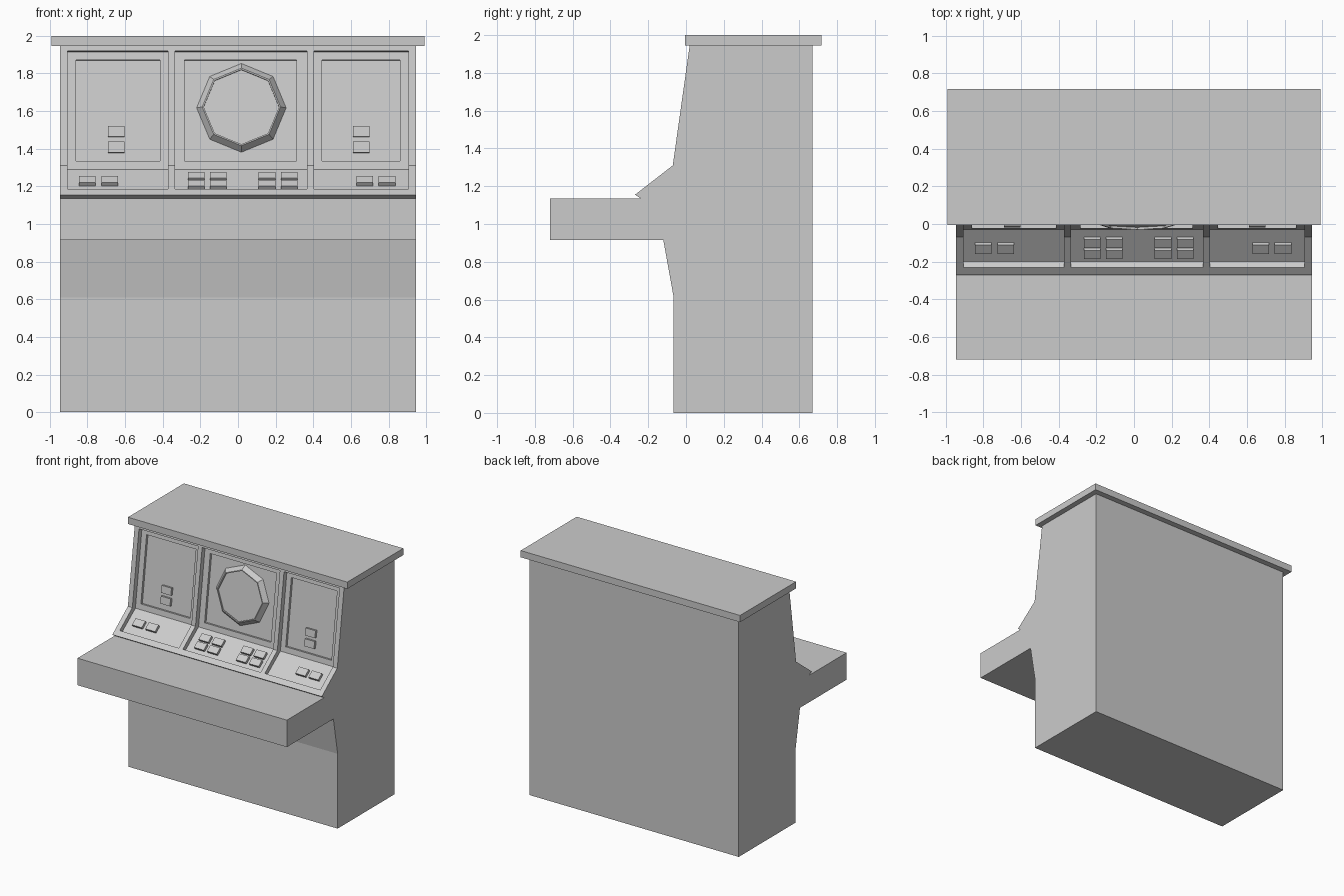
import bpy, bmesh, math
from mathutils import Vector

if "Cube" in bpy.data.objects:
    bpy.data.objects.remove(bpy.data.objects["Cube"], do_unlink=True)

GREY = (0.6, 0.6, 0.6, 1)
grey = bpy.data.materials.new("plain_grey")
grey.use_nodes = True
grey.diffuse_color = GREY
grey.node_tree.nodes["Principled BSDF"].inputs["Base Color"].default_value = GREY


def make_object(name, bm):
    bmesh.ops.recalc_face_normals(bm, faces=bm.faces)
    mesh = bpy.data.meshes.new(name)
    bm.to_mesh(mesh)
    bm.free()
    mesh.materials.append(grey)
    obj = bpy.data.objects.new(name, mesh)
    bpy.context.collection.objects.link(obj)
    return obj


def add_prism(bm, x0, x1, profile):
    """Extrude a (y, z) profile from x0 to x1."""
    face = bm.faces.new([bm.verts.new((x0, y, z)) for y, z in profile])
    result = bmesh.ops.extrude_face_region(bm, geom=[face])
    verts = [v for v in result["geom"] if isinstance(v, bmesh.types.BMVert)]
    bmesh.ops.translate(bm, verts=verts, vec=(x1 - x0, 0, 0))


def prisms(name, spans, profile):
    bm = bmesh.new()
    for x0, x1 in spans:
        add_prism(bm, x0, x1, profile)
    return make_object(name, bm)


def cut(obj, cutter):
    """Subtract a cutter and bake the result."""
    cutter.hide_render = True
    mod = obj.modifiers.new("cut", "BOOLEAN")
    mod.object = cutter
    mod.operation = "DIFFERENCE"
    mod.solver = "EXACT"
    graph = bpy.context.evaluated_depsgraph_get()
    mesh = bpy.data.meshes.new_from_object(obj.evaluated_get(graph))
    obj.modifiers.clear()
    obj.data = mesh
    bpy.data.objects.remove(cutter, do_unlink=True)


# Recess floor: desk slope from low to bend, upright from bend to high
low, bend, high = Vector((-0.20, 1.163)), Vector((-0.03, 1.29)), Vector((0.055, 1.913))


def patch(start, end, s0, s1, d0, d1):
    """Rectangle profile: s along the floor, d out of it."""
    u = (end - start).normalized()
    n = Vector((-u.y, u.x))
    return [tuple(start + u * s + n * d) for s, d in ((s0, d0), (s1, d0), (s1, d1), (s0, d1))]


# Cabinet and table share one side profile
cabinet = prisms("cabinet", [(-0.945, 0.945)], [
    (-0.065, 0), (0.67, 0), (0.67, 1.95), (0.02, 1.95), (-0.07, 1.31), (-0.27, 1.155),
    (-0.24, 1.135), (-0.72, 1.135), (-0.72, 0.915), (-0.12, 0.915), (-0.065, 0.61)])

# Three bays sunk into the console front
bays = [(-0.905, -0.372), (-0.335, 0.367), (0.404, 0.905)]
cut(cabinet, prisms("bay_cutter", bays, [
    tuple(low), tuple(bend), tuple(high), (-0.022, 1.927), (-0.11, 1.36), (-0.27, 1.211)]))

# Shallow panel sunk into each upright
SINK = 0.02
panels = [(-0.86, -0.415), (-0.285, 0.312), (0.447, 0.86)]
cut(cabinet, prisms("panel_cutter", panels, patch(bend, high, 0.045, 0.587, -SINK, 0.02)))

# Overhanging top
prisms("top_slab", [(-0.99, 0.99)], [(-0.005, 1.945), (0.717, 1.945), (0.717, 2), (-0.005, 2)])


# Buttons
def pair(a, b, width=0.088):
    return [(a, a + width), (b, b + width)]


for name, s in (("lower", 0.092), ("upper", 0.176)):
    prisms(name + "_panel_buttons", pair(-0.69, 0.61),
           patch(bend, high, s, s + 0.058, -SINK - 0.01, 0.0))
prisms("side_desk_buttons", pair(-0.845, -0.725) + pair(0.63, 0.748),
       patch(low, bend, 0.066, 0.126, -0.01, 0.022))
for name, s in (("front", 0.034), ("rear", 0.106)):
    prisms(name + "_desk_buttons", pair(-0.267, -0.15) + pair(0.11, 0.228),
           patch(low, bend, s, s + 0.056, -0.01, 0.022))

# Octagonal screen: tapered rim with a sunken face
u = (high - bend).normalized()
up, out = Vector((0, u.x, u.y)), Vector((0, -u.y, u.x))
centre = Vector((0.018, bend.x, bend.y)) + up * 0.333
bm = bmesh.new()
rings = []
for radius, depth in ((0.238, -SINK - 0.005), (0.238, -SINK), (0.208, 0.018), (0.2, 0.018), (0.2, 0.006)):
    ring = []
    for i in range(8):
        a = i * math.pi / 4
        ring.append(bm.verts.new(centre + out * depth
                                 + Vector((radius * math.cos(a), 0, 0)) + up * radius * math.sin(a)))
    rings.append(ring)
for r0, r1 in zip(rings, rings[1:]):
    for i in range(8):
        j = (i + 1) % 8
        bm.faces.new((r0[i], r0[j], r1[j], r1[i]))
bm.faces.new(rings[-1])
bm.faces.new(rings[0][::-1])
make_object("octagon_screen", bm)
